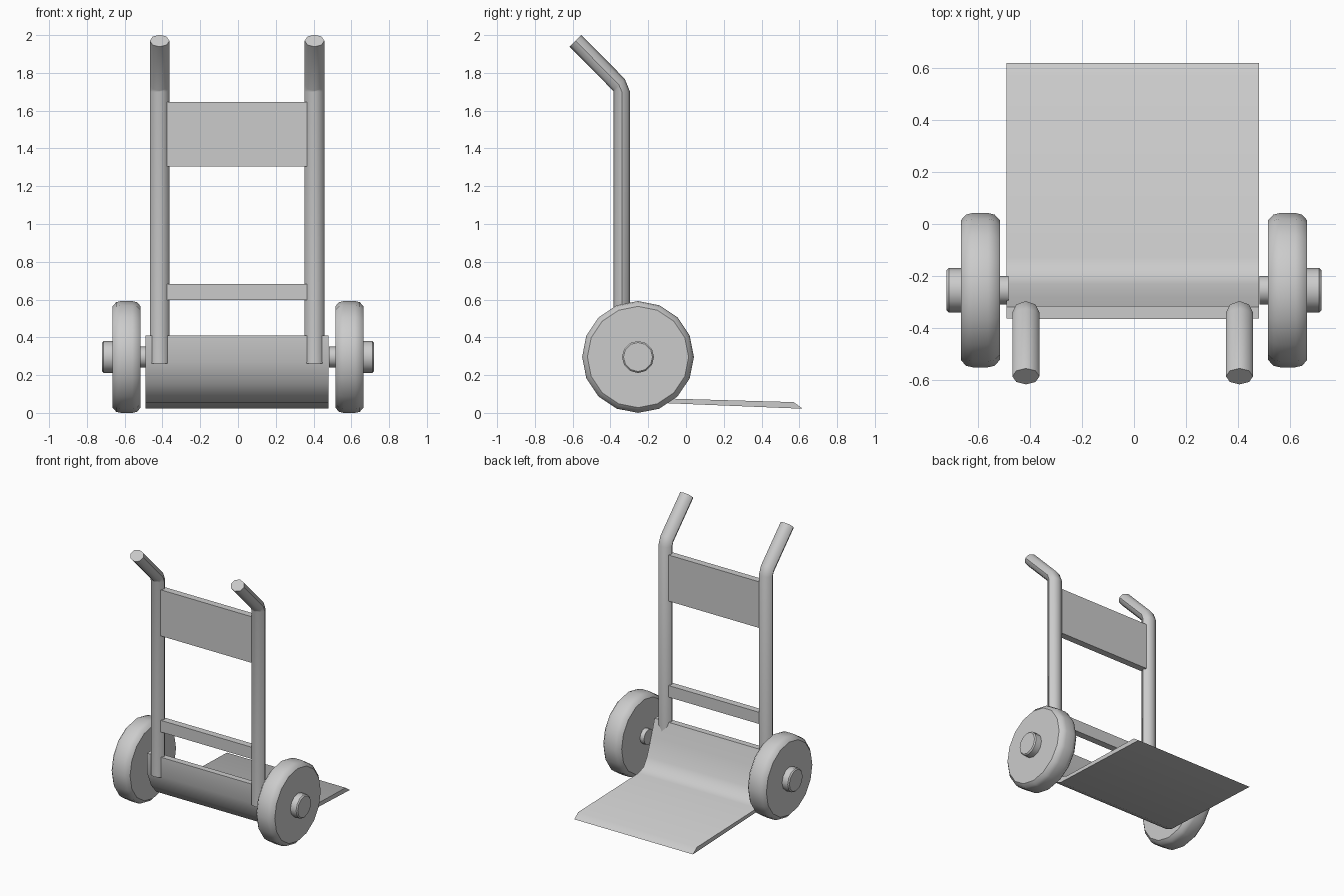
import bpy, math
from math import sin, cos, pi
from mathutils import Vector

if "Cube" in bpy.data.objects:
    bpy.data.objects.remove(bpy.data.objects["Cube"])

CX = -0.005            # frame is very slightly off centre
WHEEL_Y, WHEEL_Z = -0.254, 0.296


def make(name, verts, faces, smooth=None):
    me = bpy.data.meshes.new(name)
    me.from_pydata([tuple(v) for v in verts], [], faces)
    me.update()
    ob = bpy.data.objects.new(name, me)
    bpy.context.collection.objects.link(ob)
    bpy.ops.object.select_all(action='DESELECT')
    ob.select_set(True)
    bpy.context.view_layer.objects.active = ob
    bpy.ops.object.mode_set(mode='EDIT')
    bpy.ops.mesh.select_all(action='SELECT')
    bpy.ops.mesh.normals_make_consistent(inside=False)
    bpy.ops.object.mode_set(mode='OBJECT')
    if smooth:
        bpy.ops.object.shade_smooth_by_angle(angle=math.radians(smooth))
    return ob


def skin(name, rings, smooth):
    """Join equal rings of points into a capped solid."""
    n = len(rings[0])
    verts = [p for r in rings for p in r]
    faces = [(k * n + i, k * n + (i + 1) % n, (k + 1) * n + (i + 1) % n, (k + 1) * n + i)
             for k in range(len(rings) - 1) for i in range(n)]
    faces += [tuple(range(n)), tuple(range((len(rings) - 1) * n, len(rings) * n))]
    return make(name, verts, faces, smooth)


def lathe_x(name, profile, n, side):
    """Turn (x, radius) profile around the axle line."""
    rings = [[(side * x, WHEEL_Y + r * cos(2 * pi * i / n), WHEEL_Z + r * sin(2 * pi * i / n))
              for i in range(n)] for x, r in profile]
    return skin(name, rings, 40)


def box(name, x, y0, y1, z0, z1):
    rings = [[(CX + s * x, y0, z0), (CX + s * x, y1, z0), (CX + s * x, y1, z1), (CX + s * x, y0, z1)]
             for s in (-1, 1)]
    return skin(name, rings, None)


# Bent handle posts: path of (y, z, tilt of the ring)
path = [(-0.34, 0.262, 0), (-0.34, 1.70, 0), (-0.355, 1.737, 46), (-0.585, 1.970, 46)]
for side, tag in ((-1, "left"), (1, "right")):
    rings = []
    for y, z, tilt in path:
        t = math.radians(tilt)
        ring = []
        for i in range(8):
            a = 2 * pi * i / 8
            d = 0.044 * sin(a)
            ring.append((CX + side * 0.41 + 0.052 * cos(a), y + d * cos(t), z + d * sin(t)))
        rings.append(ring)
    skin("handle_post_" + tag, rings, 50)

    # Wheel, outer hub and axle stub
    lathe_x("wheel_" + tag, [(0.515, 0.268), (0.535, 0.29), (0.56, 0.296), (0.62, 0.296),
                             (0.645, 0.29), (0.665, 0.268)], 16, side)
    lathe_x("hub_" + tag, [(0.655, 0.085), (0.711, 0.085), (0.719, 0.077)], 12, side)
    lathe_x("axle_" + tag, [(0.482, 0.055), (0.525, 0.055)], 12, side)

# Cross members between the posts
box("upper_panel", 0.37, -0.365, -0.315, 1.305, 1.645)
box("lower_crossbar", 0.37, -0.365, -0.315, 0.597, 0.683)

# Toe plate: bent section extruded across x
section = [(-0.363, 0.41), (-0.363, 0.27), (-0.315, 0.155), (-0.255, 0.085), (-0.19, 0.055),
           (0.618, 0.022), (0.57, 0.057), (-0.13, 0.077), (-0.19, 0.10), (-0.23, 0.16),
           (-0.28, 0.29), (-0.318, 0.41)]
skin("toe_plate", [[(CX + s * 0.484, y, z) for y, z in section] for s in (-1, 1)], 45)
